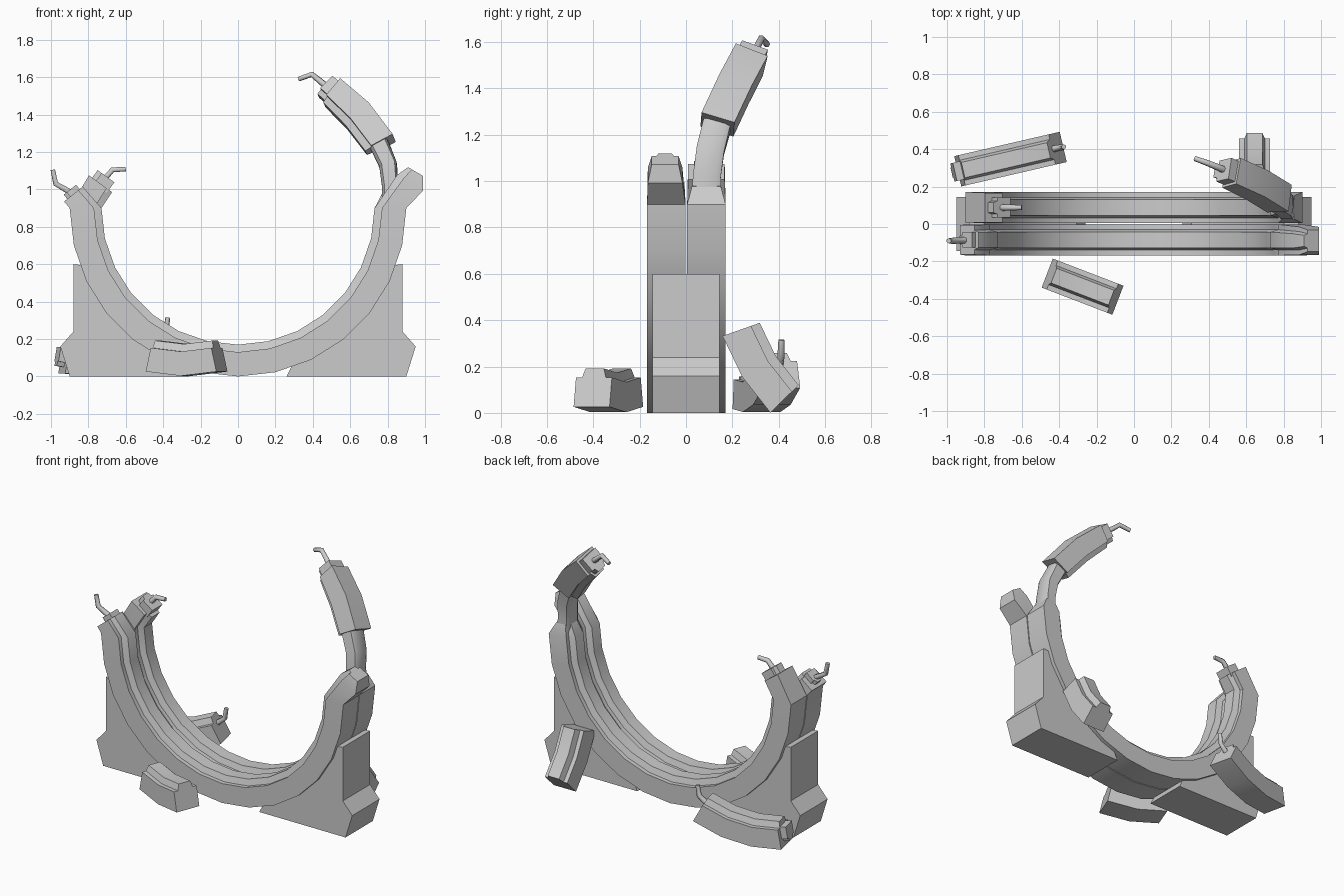
import bpy, bmesh
from math import sin, cos, radians
from mathutils import Vector, Matrix

if "Cube" in bpy.data.objects:
    bpy.data.objects.remove(bpy.data.objects["Cube"])

R, CZ = 0.815, 0.9          # ring mid radius and centre height
# ring cross-section: (across the width, towards the ring centre)
SECTION = [(-.083, -.085), (.083, -.085), (.083, .045), (.055, .045),
           (.042, .085), (-.042, .085), (-.055, .045), (-.083, .045)]
BOX = [(-.06, -.04), (-.04, -.05), (.04, -.05), (.06, -.04),
       (.06, .03), (.035, .045), (-.035, .045), (-.06, .03)]


def finish(name, bm, matrix=None):
    bmesh.ops.recalc_face_normals(bm, faces=bm.faces)
    mesh = bpy.data.meshes.new(name)
    bm.to_mesh(mesh)
    bm.free()
    ob = bpy.data.objects.new(name, mesh)
    bpy.context.collection.objects.link(ob)
    if matrix is not None:
        ob.matrix_world = matrix
    bpy.ops.object.select_all(action='DESELECT')
    ob.select_set(True)
    bpy.context.view_layer.objects.active = ob
    bpy.ops.object.shade_smooth_by_angle(angle=radians(35))
    return ob


def loft(name, frames, section=SECTION, side=(0, 1, 0), matrix=None):
    """Skin a section along frames of (position, tangent, inward scale, width scale)."""
    bm = bmesh.new()
    loops = []
    for pos, tan, su, sv in frames:
        t = Vector(tan).normalized()
        u = t.cross(Vector(side)).normalized()
        v = u.cross(t)
        loops.append([bm.verts.new(Vector(pos) + v * a * sv + u * b * su) for a, b in section])
    n = len(section)
    for p, q in zip(loops, loops[1:]):
        for i in range(n):
            bm.faces.new((p[i], p[(i + 1) % n], q[(i + 1) % n], q[i]))
    bm.faces.new(loops[0][::-1])
    bm.faces.new(loops[-1])
    return finish(name, bm, matrix)


def arc(t0, t1, steps, y=0, cz=R):
    out = []
    for i in range(steps + 1):
        t = radians(t0 + (t1 - t0) * i / steps)
        out.append(((R * sin(t), y, cz - R * cos(t)), (cos(t), 0, sin(t)), 1, 1))
    return out


def plug(name, pos, tan, length=.045, scale=.65, side=(0, 1, 0), matrix=None):
    p, t = Vector(pos), Vector(tan).normalized()
    loft(name, [(p - t * .02, t, scale, scale), (p + t * length, t, scale, scale)],
         side=side, matrix=matrix)


def wire(name, pts):
    cu = bpy.data.curves.new(name, 'CURVE')
    cu.dimensions = '3D'
    cu.bevel_depth = .017
    cu.bevel_resolution = 1
    cu.use_fill_caps = True
    sp = cu.splines.new('POLY')
    sp.points.add(len(pts) - 1)
    for i, (pt, p) in enumerate(zip(sp.points, pts)):
        pt.co = (*p, 1)
        pt.radius = 1.1 - .15 * i
    bpy.context.collection.objects.link(bpy.data.objects.new(name, cu))


# front half ring: bent broken ends on both sides
loft("front_ring", [((-.88, -.085, .975), (.6, 0, -.75), .75, .95)]
     + arc(-90, 90, 14, -.085, CZ)
     + [((.92, -.09, 1.035), (.5, 0, .8), .95, .9),
        ((.95, -.09, 1.095), (.5, 0, .85), .55, .7)])
plug("front_left_plug", (-.88, -.085, .975), (-.6, 0, .75), .03, .5)
wire("front_left_wire", [(-.87, -.085, .97), (-.975, -.09, 1.03), (-.99, -.09, 1.105)])

# back half ring
loft("back_ring", [((-.735, .088, 1.03), (-.58, 0, -.8), .9, .95)]
     + arc(-90, 90, 14, .088, CZ)
     + [((.815, .088, .98), (.05, 0, 1), .5, .75)])
plug("back_left_plug", (-.735, .088, 1.03), (.58, 0, .8), .05, .65)
wire("back_left_wire", [(-.72, .088, 1.05), (-.67, .088, 1.105), (-.6, .088, 1.108)])

# thin exposed arm on the right, leaning back
loft("exposed_arm", [((.815, .088, .9), (0, .05, 1), 1, 1.1),
                     ((.81, .09, 1.02), (-.05, .1, 1), .9, 1),
                     ((.80, .105, 1.13), (-.2, .25, 1), 1, 1),
                     ((.735, .145, 1.28), (-.5, .35, .8), 1.1, 1)], BOX)

# broken ring chunk hanging on the arm
HANG = (.15, .92, -.35)
loft("hanging_chunk", [((.76, .135, 1.235), (-.45, .3, .82), 1, .9),
                       ((.645, .205, 1.385), (-.63, .34, .68), 1, .9),
                       ((.51, .27, 1.51), (-.75, .35, .55), .9, .9)], side=HANG)
plug("hanging_plug", (.51, .27, 1.51), (-.75, .35, .65), .055, .72, HANG)
wire("hanging_wire", [(.48, .29, 1.545), (.395, .325, 1.615), (.325, .35, 1.59)])

# pedestal feet, one profile mirrored
profile = [(.26, 0), (.9, 0), (.95, .16), (.88, .24), (.88, .6)]
profile += [(.86 * sin(radians(t)), CZ - .86 * cos(radians(t))) for t in range(69, 15, -6)]
for name, s in (("left_foot", -1), ("right_foot", 1)):
    bm = bmesh.new()
    f = bm.faces.new([bm.verts.new((s * x, -.145, z)) for x, z in profile])
    ext = bmesh.ops.extrude_face_region(bm, geom=[f])
    bmesh.ops.translate(bm, vec=(0, .29, 0),
                        verts=[g for g in ext['geom'] if isinstance(g, bmesh.types.BMVert)])
    finish(name, bm)

# fallen chunks on the ground
front_m = Matrix.Translation((-.275, -.335, .088)) @ Matrix.Rotation(radians(-21), 4, 'Z')
loft("front_fallen_chunk", arc(-13, 13, 2), matrix=front_m)

back_m = Matrix.Translation((-.79, .317, .088)) @ Matrix.Rotation(radians(13), 4, 'Z')
chunk = arc(-10, 28, 3)
loft("back_fallen_chunk", chunk, matrix=back_m)
plug("back_fallen_plug", chunk[0][0], -Vector(chunk[0][1]), .04, .6, matrix=back_m)
wire("back_fallen_wire", [(-.44, .4, .2), (-.385, .41, .245), (-.375, .412, .315)])

# chunk leaning against the back of the right foot
lean_m = Matrix(((0, -1, 0, .645), (.53, 0, .85, .315), (-.85, 0, .53, .2), (0, 0, 0, 1)))
loft("leaning_chunk", arc(-12.5, 12.5, 2), matrix=lean_m)
